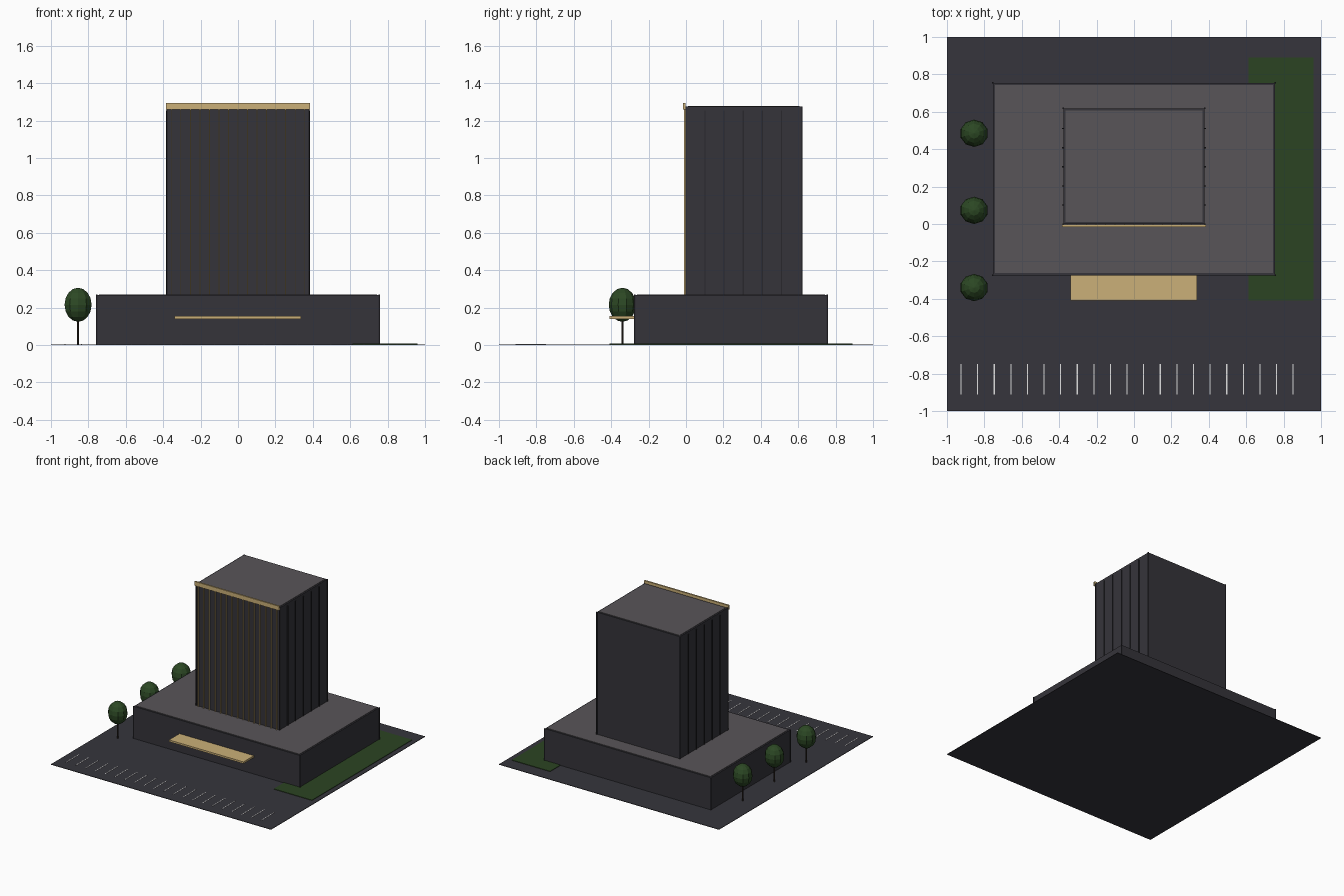
import bpy, math

if "Cube" in bpy.data.objects:
    bpy.data.objects.remove(bpy.data.objects["Cube"])


def lin(c):
    c /= 255
    return c / 12.92 if c <= 0.04045 else ((c + 0.055) / 1.055) ** 2.4


def material(name, r, g, b):
    m = bpy.data.materials.new(name)
    m.diffuse_color = (lin(r), lin(g), lin(b), 1)
    m.use_nodes = True
    m.node_tree.nodes["Principled BSDF"].inputs["Base Color"].default_value = m.diffuse_color
    return m


asphalt = material("asphalt", 54, 53, 60)
wall = material("dark wall", 53, 52, 58)
trim = material("charcoal trim", 40, 39, 44)
roof = material("grey roof", 89, 85, 88)
gold = material("gold", 203, 176, 120)
grass = material("grass green", 43, 68, 34)
leaf = material("leaf green", 44, 72, 36)
bark = material("bark", 48, 40, 34)
white = material("line white", 225, 225, 225)


def box(name, x0, x1, y0, y1, z0, z1, mat):
    bpy.ops.mesh.primitive_cube_add(size=1, location=((x0 + x1) / 2, (y0 + y1) / 2, (z0 + z1) / 2))
    o = bpy.context.object
    o.name = name
    o.scale = (x1 - x0, y1 - y0, z1 - z0)
    bpy.ops.object.transform_apply(location=False, rotation=False, scale=True)
    o.data.materials.append(mat)
    return o


def block(name, x0, x1, y0, y1, z0, z1):
    """Walls, corner posts and an inset roof plate."""
    box(name + "_walls", x0, x1, y0, y1, z0, z1 - 0.003, wall)
    box(name + "_roof", x0 + 0.012, x1 - 0.012, y0 + 0.012, y1 - 0.012, z1 - 0.006, z1, roof)
    for x in (x0, x1):
        for y in (y0, y1):
            box(name + "_corner_post", x - 0.004, x + 0.004, y - 0.004, y + 0.004, z0, z1 - 0.002, trim)


# Site
box("ground", -1, 1, -1, 1, 0, 0.004, asphalt)
box("lawn", 0.612, 0.96, -0.41, 0.89, 0.002, 0.008, grass)
for i in range(21):
    x = -0.925 + i * 0.0888
    box("parking_line", x - 0.003, x + 0.003, -0.912, -0.748, 0.003, 0.006, white)

# Podium and tower
block("podium", -0.755, 0.755, -0.275, 0.755, 0.002, 0.271)
block("tower", -0.378, 0.378, 0.0, 0.618, 0.265, 1.277)

# Entrance canopy
box("canopy", -0.34, 0.337, -0.41, -0.272, 0.14, 0.155, gold)

# Gold front fins and crown band
for i in range(15):
    x = -0.357 + i * 0.051
    box("front_fin", x - 0.0025, x + 0.0025, -0.012, 0.002, 0.27, 1.262, gold)
box("crown_band", -0.384, 0.384, -0.016, -0.003, 1.26, 1.295, gold)

# Dark fins on both tower sides
for side in (-1, 1):
    for i in range(1, 6):
        y = i * 0.102
        xs = sorted((side * 0.376, side * 0.384))
        box("side_fin", xs[0], xs[1], y - 0.003, y + 0.003, 0.27, 1.255, trim)

# Trees
for y in (0.485, 0.073, -0.34):
    bpy.ops.mesh.primitive_cylinder_add(vertices=6, radius=0.006, depth=0.14, location=(-0.855, y, 0.072))
    bpy.context.object.name = "tree_trunk"
    bpy.context.object.data.materials.append(bark)
    bpy.ops.mesh.primitive_uv_sphere_add(segments=10, ring_count=8, radius=1, location=(-0.855, y, 0.215))
    o = bpy.context.object
    o.name = "tree_crown"
    o.scale = (0.076, 0.073, 0.091)
    bpy.ops.object.transform_apply(location=False, rotation=False, scale=True)
    o.data.materials.append(leaf)
